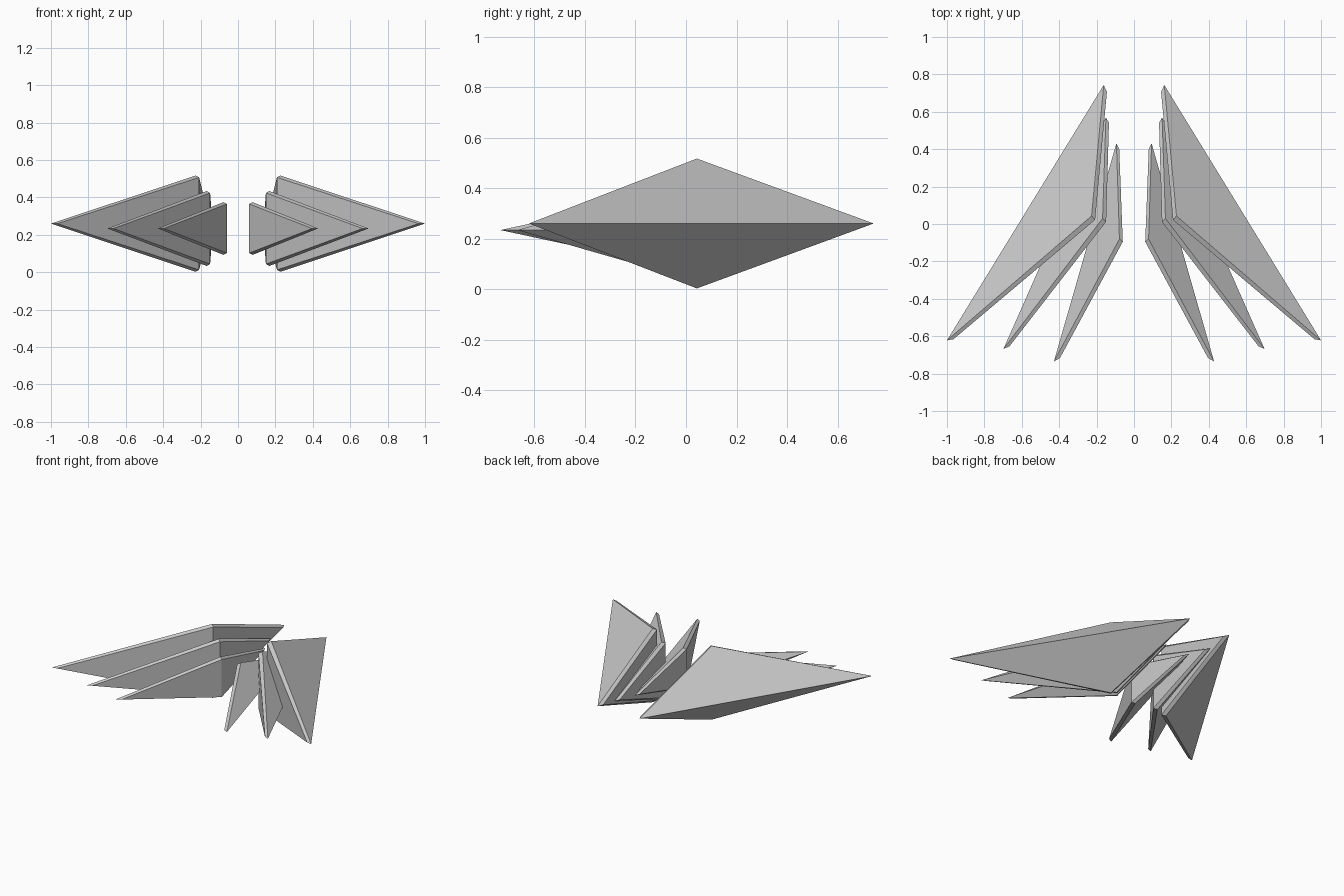
import bpy, bmesh, math

if "Cube" in bpy.data.objects:
    bpy.data.objects.remove(bpy.data.objects["Cube"])

# Each blade: middle height, half height, then back tip, front tip and inner
# spine in plan, each with the outer-shell point and the raised-rim point.
BLADES = {
    "outer_blade": (0.26, 0.257, (0.162, 0.743), (0.145, 0.706),
                    (1.0, -0.622), (0.965, -0.616), (0.227, 0.043), (0.208, 0.022)),
    "middle_blade": (0.234, 0.2, (0.150, 0.570), (0.134, 0.540),
                     (0.698, -0.668), (0.666, -0.654), (0.168, 0.030), (0.149, 0.012)),
    "inner_blade": (0.234, 0.141, (0.094, 0.432), (0.079, 0.402),
                    (0.428, -0.735), (0.396, -0.717), (0.078, -0.080), (0.060, -0.095)),
}


def blade(name, spec, side):
    """Faceted wedge: two tips and a tall upright spine, with a bevelled rim."""
    zc, h, back, back_rim, front, front_rim, spine, spine_rim = spec
    pts = [(x, y, zc) for x, y in (back, back_rim, front, front_rim)]
    for s in (1, -1):
        pts.append((*spine, zc + s * h))
        pts.append((*spine_rim, zc + s * (h - 0.01)))
    bm = bmesh.new()
    for x, y, z in pts:
        bm.verts.new((side * x, y, z))
    bmesh.ops.convex_hull(bm, input=bm.verts)
    bmesh.ops.dissolve_limit(bm, angle_limit=math.radians(3),
                             verts=bm.verts, edges=bm.edges)
    bmesh.ops.recalc_face_normals(bm, faces=bm.faces)
    mesh = bpy.data.meshes.new(name)
    bm.to_mesh(mesh)
    bm.free()
    bpy.context.collection.objects.link(bpy.data.objects.new(name, mesh))


# Three nested blades on each side
for part, spec in BLADES.items():
    for label, side in (("right", 1), ("left", -1)):
        blade(f"{part}_{label}", spec, side)
